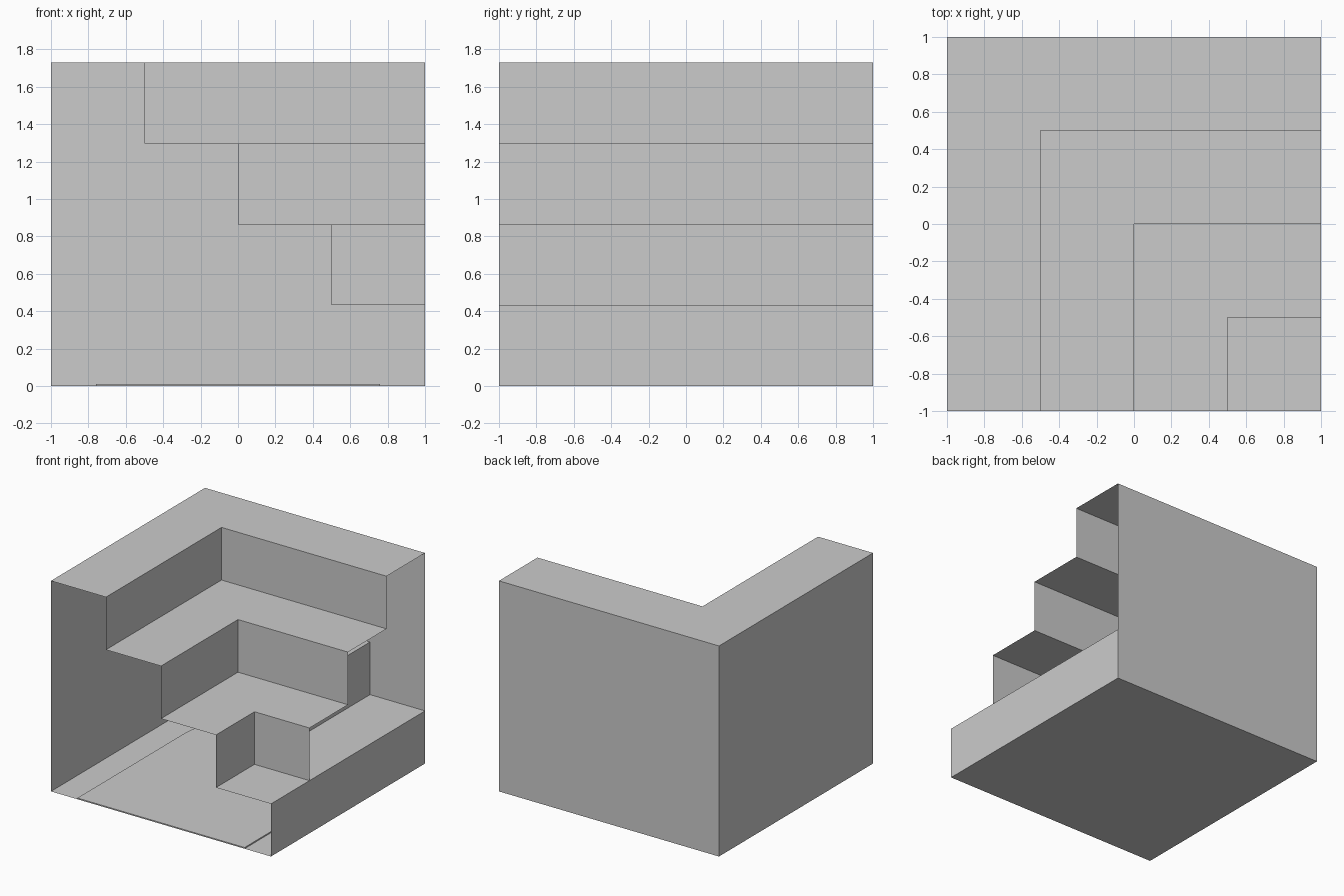
import bpy, math

if "Cube" in bpy.data.objects:
    bpy.data.objects.remove(bpy.data.objects["Cube"])

H = 1.73
RISE = H / 4
TREAD = 0.5


def make(name, verts, faces):
    mesh = bpy.data.meshes.new(name)
    mesh.from_pydata(verts, [], faces)
    mesh.update()
    obj = bpy.data.objects.new(name, mesh)
    bpy.context.collection.objects.link(obj)
    return obj


def sweep(name, start, end, closed=False):
    """Bridge two matching outlines with a strip of flat faces."""
    n = len(start)
    count = n if closed else n - 1
    faces = [(i, (i + 1) % n, n + (i + 1) % n, n + i) for i in range(count)]
    return make(name, start + end, faces)


# Main flight: stepped profile with floor and side walls, open at the front
profile = [(-1, 0), (-1, H)]
for i in range(4):
    x = -1 + TREAD * (i + 1)
    profile.append((x, H - RISE * i))
    profile.append((x, H - RISE * (i + 1)))
sweep("main_stair_shell",
      [(x, -1, z) for x, z in profile],
      [(x, 1, z) for x, z in profile], closed=True)

# Back wall
make("back_wall", [(-1, 1, 0), (1, 1, 0), (1, 1, H), (-1, 1, H)], [(3, 2, 1, 0)])

# Return flight: riser and tread sheets meeting the main flight, open at the right
for i in range(1, 4):
    y, left = -1 + TREAD * i, 1 - TREAD * i
    bend = [(y, RISE * i), (y, RISE * (i + 1)), (y + TREAD, RISE * (i + 1))]
    sweep(f"return_step_{i}",
          [(1, py, pz) for py, pz in bend],
          [(left, py, pz) for py, pz in bend])

# Thin raised floor panel with rounded back corners
W, R, T = 0.76, 0.35, 0.01
arch = [(W, -1)]
for cx, a0 in ((W - R, 0), (R - W, 90)):
    for k in range(9):
        a = math.radians(a0 + k * 90 / 8)
        arch.append((cx + R * math.cos(a), W - R + R * math.sin(a)))
arch.append((-W, -1))
n = len(arch)
sides = [(i, (i + 1) % n, n + (i + 1) % n, n + i) for i in range(n)]
make("floor_panel",
     [(x, y, 0) for x, y in arch] + [(x, y, T) for x, y in arch],
     sides + [tuple(range(n, 2 * n))])
